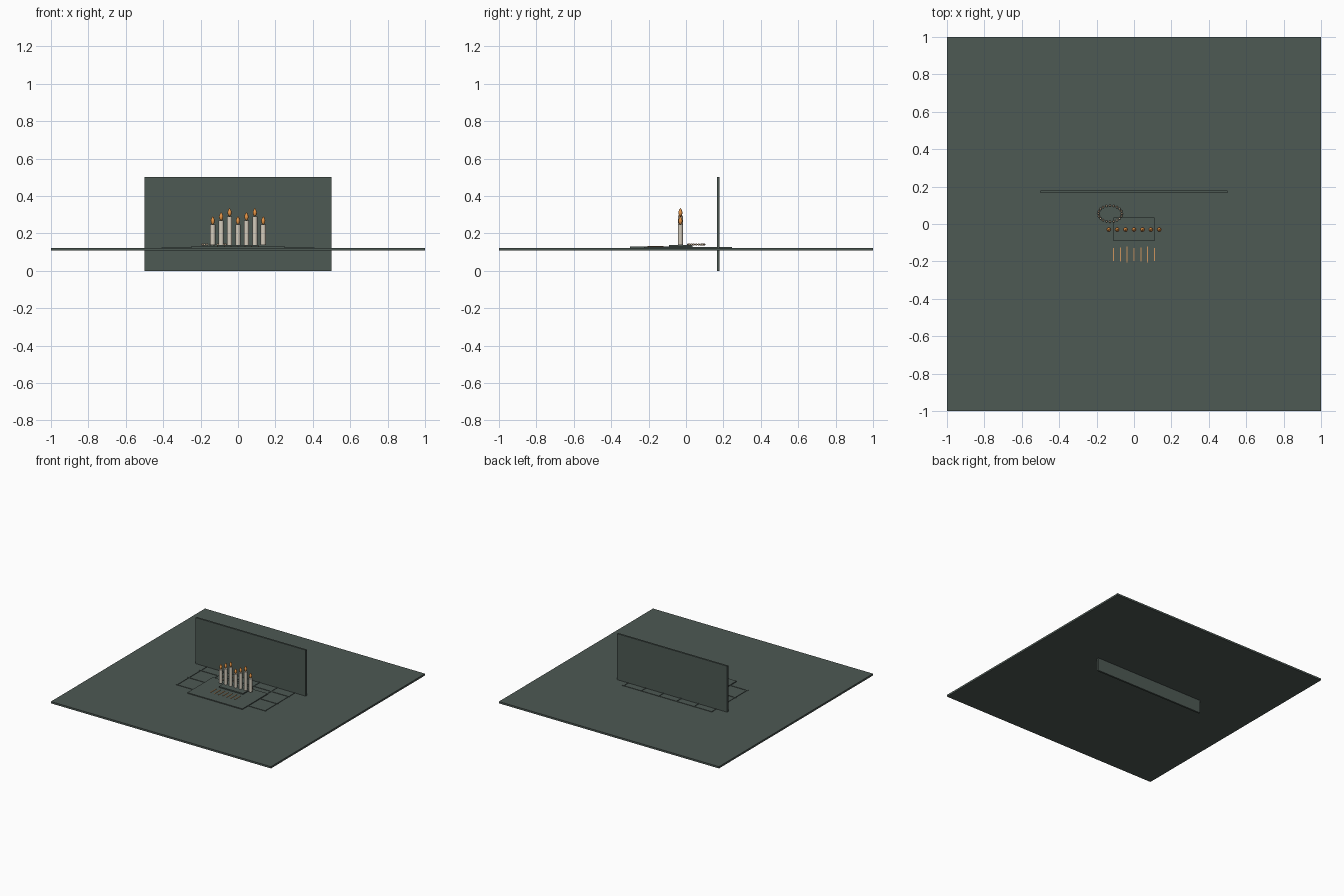
import bpy
import math

if "Cube" in bpy.data.objects:
    bpy.data.objects.remove(bpy.data.objects["Cube"])


def material(name, rgb):
    m = bpy.data.materials.new(name)
    m.diffuse_color = (*rgb, 1)
    m.use_nodes = True
    m.node_tree.nodes["Principled BSDF"].inputs["Base Color"].default_value = m.diffuse_color
    return m


STONE = material("dark green stone", (0.075, 0.1, 0.088))
WAX = material("cream wax", (0.66, 0.60, 0.50))
FIRE = material("orange flame", (0.80, 0.30, 0.06))
WICK = material("dark wick", (0.03, 0.025, 0.02))
BEAD = material("pale tan bead", (0.55, 0.42, 0.29))
COPPER = material("copper stick", (0.62, 0.30, 0.11))


def finish(name, mat):
    ob = bpy.context.object
    ob.name = name
    ob.data.materials.append(mat)
    return ob


def box(name, x0, x1, y0, y1, z0, z1, mat=STONE):
    bpy.ops.mesh.primitive_cube_add(
        size=1, location=((x0 + x1) / 2, (y0 + y1) / 2, (z0 + z1) / 2))
    ob = finish(name, mat)
    ob.scale = (x1 - x0, y1 - y0, z1 - z0)
    bpy.ops.object.transform_apply(location=False, rotation=False, scale=True)
    return ob


def cylinder(name, x, y, z0, z1, r, mat, sides=20):
    bpy.ops.mesh.primitive_cylinder_add(
        vertices=sides, radius=r, depth=z1 - z0, location=(x, y, (z0 + z1) / 2))
    ob = finish(name, mat)
    bpy.ops.object.shade_smooth_by_angle()
    return ob


# Ground slab and the wall that passes through it
TOP = 0.122
box("ground_slab", -1, 1, -1, 1, 0.107, TOP)
box("back_wall", -0.5, 0.5, 0.165, 0.18, 0, 0.5)

# Raised paving joints
for i in range(6):
    x = -0.4 + 0.16 * i
    box("paving_joint_long", x - 0.004, x + 0.004, -0.225, 0.245, TOP - 0.002, 0.126)
for i in range(4):
    y = -0.22 + 0.153 * i
    box("paving_joint_cross", -0.41, 0.41, y - 0.004, y + 0.004, TOP - 0.002, 0.1255)

# Low step and the tray that carries the candles
box("low_step", -0.25, 0.25, -0.3, 0.03, TOP - 0.002, 0.129)
box("candle_tray", -0.11, 0.11, -0.092, 0.035, 0.128, 0.138)

# Row of candles with repeating heights
for i in range(7):
    x, y = (i - 3) * 0.045, -0.03
    top = 0.247 + 0.022 * (i % 3)
    cylinder("candle", x, y, 0.137, top, 0.0135, WAX)
    cylinder("wick", x, y, top, top + 0.012, 0.002, WICK, 8)
    bpy.ops.mesh.primitive_uv_sphere_add(
        segments=16, ring_count=10, radius=1, location=(x, y, top + 0.022))
    flame = finish("flame", FIRE)
    # Taper the upper half into a teardrop
    for v in flame.data.vertices:
        taper = 1 - 0.5 * max(v.co.z, 0)
        v.co = (v.co.x * 0.011 * taper, v.co.y * 0.011 * taper, v.co.z * 0.022)
    bpy.ops.object.shade_smooth()

# Oval string of beads
for i in range(20):
    a = math.tau * i / 20
    bpy.ops.mesh.primitive_uv_sphere_add(
        segments=12, ring_count=8, radius=0.006,
        location=(-0.128 + 0.063 * math.cos(a), 0.055 + 0.043 * math.sin(a), 0.14))
    finish("bead", BEAD)
    bpy.ops.object.shade_smooth()

# Thin sticks laid out in front of the tray
for i in range(7):
    x, half = (i - 3) * 0.0365, 0.034 + 0.004 * (i % 3)
    box("copper_stick", x - 0.0025, x + 0.0025, -0.163 - half, -0.163 + half,
        0.128, 0.132, COPPER)
